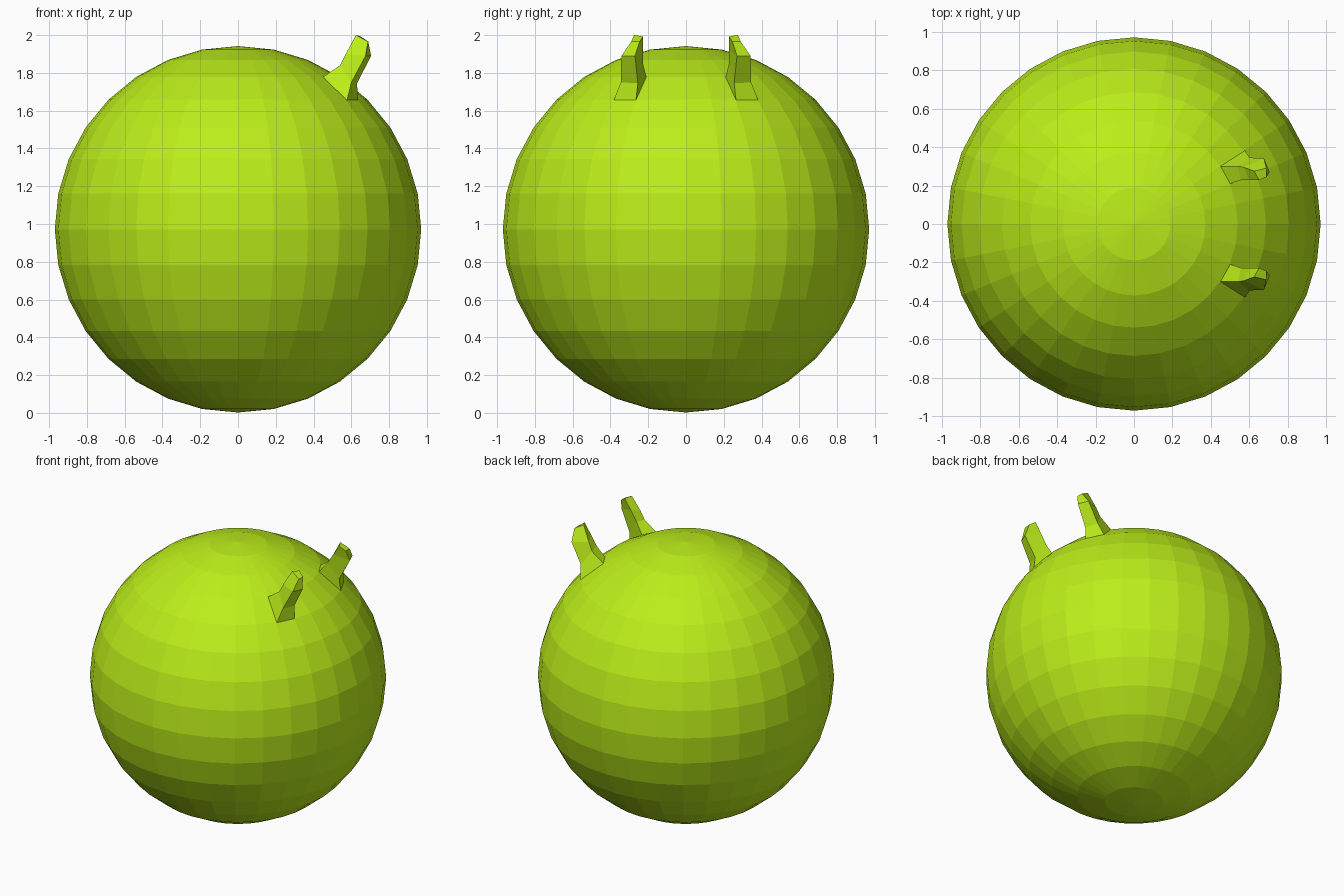
import bpy, bmesh

if "Cube" in bpy.data.objects:
    bpy.data.objects.remove(bpy.data.objects["Cube"])

mat = bpy.data.materials.new("lime")
mat.diffuse_color = (0.50, 0.85, 0.01, 1)
mat.use_nodes = True
mat.node_tree.nodes["Principled BSDF"].inputs["Base Color"].default_value = mat.diffuse_color

# Round body
bpy.ops.mesh.primitive_uv_sphere_add(segments=32, ring_count=16, radius=0.97, location=(0, 0, 0.972))
body = bpy.context.object
body.name = "body"
body.data.materials.append(mat)

# Horn cross-sections from the base (lying on the body) to the tip
RINGS = [
    [(.577, .382, 1.656), (.635, .265, 1.656), (.50, .21, 1.778), (.45, .30, 1.778)],
    [(.60, .345, 1.75), (.63, .255, 1.745), (.555, .228, 1.85), (.54, .30, 1.84)],
    [(.675, .342, 1.89), (.705, .27, 1.89), (.60, .228, 1.92), (.57, .295, 1.90)],
    [(.688, .290, 1.965), (.69, .245, 1.965), (.65, .228, 1.993), (.625, .275, 2.0)],
]


def horn(name, side):
    bm = bmesh.new()
    rings = [[bm.verts.new((x, y * side, z)) for x, y, z in ring] for ring in RINGS]
    for lower, upper in zip(rings, rings[1:]):
        for i in range(4):
            j = (i + 1) % 4
            bm.faces.new((lower[i], lower[j], upper[j], upper[i]))
    bm.faces.new(rings[0][::-1])
    bm.faces.new(rings[-1])
    bmesh.ops.recalc_face_normals(bm, faces=bm.faces)
    mesh = bpy.data.meshes.new(name)
    bm.to_mesh(mesh)
    bm.free()
    mesh.materials.append(mat)
    bpy.context.collection.objects.link(bpy.data.objects.new(name, mesh))


# Mirrored pair of horns
horn("horn_back", 1)
horn("horn_front", -1)
